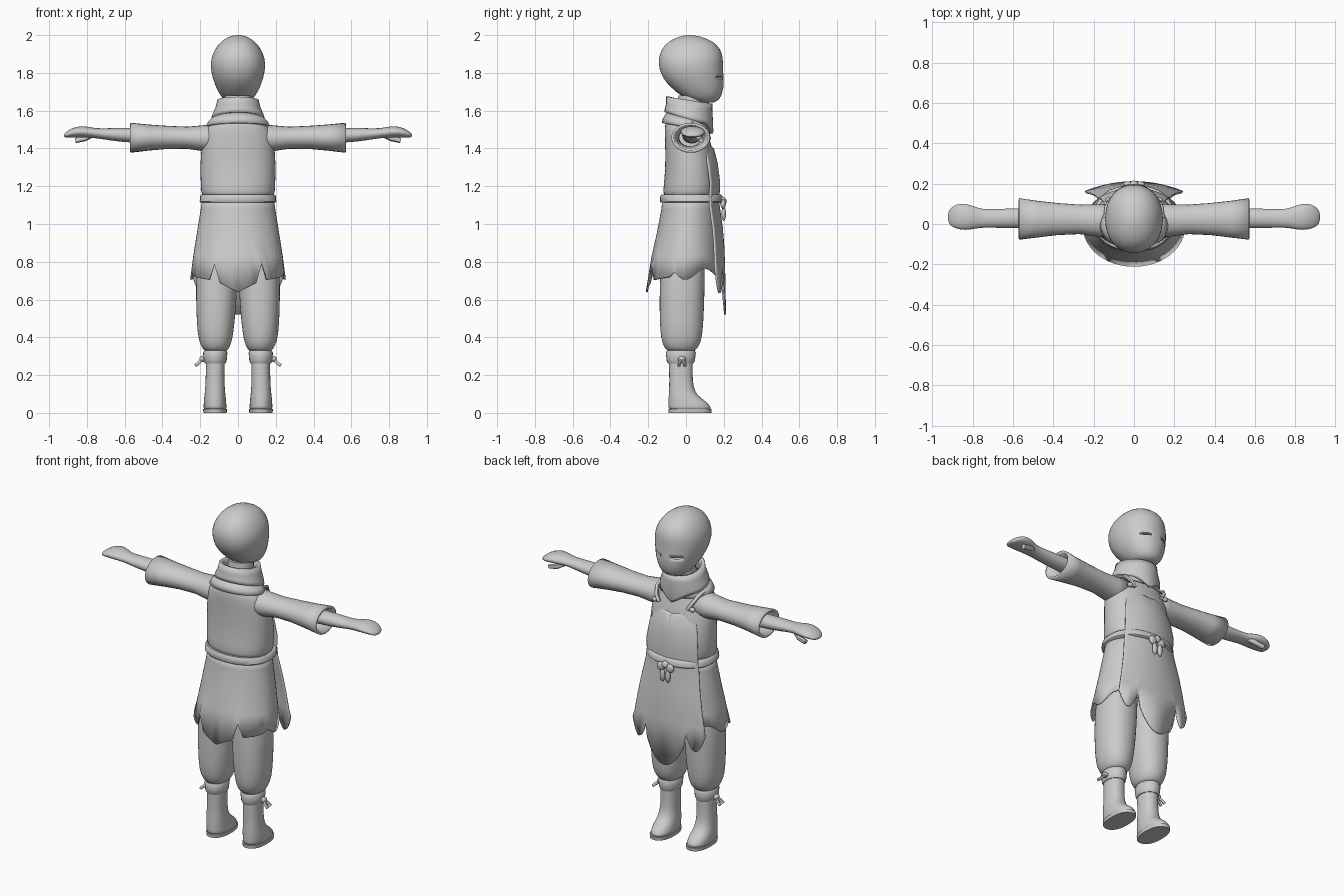
import bpy, bmesh, math
from mathutils import Vector

cube = bpy.data.objects.get("Cube")
if cube:
    bpy.data.objects.remove(cube, do_unlink=True)

grey = bpy.data.materials.new("plain_grey")
grey.use_nodes = True
grey.diffuse_color = (0.6, 0.6, 0.6, 1)
grey.node_tree.nodes["Principled BSDF"].inputs["Base Color"].default_value = (0.6, 0.6, 0.6, 1)


def finish(ob, subsurf=0, thick=0, angle=45):
    ob.data.materials.append(grey)
    if thick:
        mod = ob.modifiers.new("thickness", 'SOLIDIFY')
        mod.thickness = thick
        mod.offset = -1
    if subsurf:
        ob.modifiers.new("smooth", 'SUBSURF').levels = subsurf
        ob.modifiers["smooth"].render_levels = subsurf
    bpy.ops.object.select_all(action='DESELECT')
    ob.select_set(True)
    bpy.context.view_layer.objects.active = ob
    bpy.ops.object.shade_smooth_by_angle(angle=math.radians(angle))
    return ob


def new_object(name, bm):
    bmesh.ops.recalc_face_normals(bm, faces=bm.faces)
    me = bpy.data.meshes.new(name)
    bm.to_mesh(me)
    bm.free()
    ob = bpy.data.objects.new(name, me)
    bpy.context.collection.objects.link(ob)
    return ob


def loft(name, rings, axis='z', side=1, n=20, power=2, caps=True, warp=None, **look):
    """Rings are (position, low, high, back, front); low/high run along x, or along z for axis x."""
    bm = bmesh.new()
    loops = []
    for i, (pos, lo, hi, back, front) in enumerate(rings):
        loop = []
        for k in range(n):
            t = math.tau * k / n
            c, s = math.cos(t), math.sin(t)
            a = (lo + hi) / 2 + (hi - lo) / 2 * math.copysign(abs(c) ** (2 / power), c)
            y = (back + front) / 2 + (front - back) / 2 * math.copysign(abs(s) ** (2 / power), s)
            co = Vector((side * a, y, pos)) if axis == 'z' else Vector((side * pos, y, a))
            if warp:
                co = warp(co, i)
            loop.append(bm.verts.new(co))
        loops.append(loop)
    for p, q in zip(loops, loops[1:]):
        for k in range(n):
            bm.faces.new((p[k], p[(k + 1) % n], q[(k + 1) % n], q[k]))
    if caps:
        bm.faces.new(loops[0])
        bm.faces.new(loops[-1])
    return finish(new_object(name, bm), **look)


def blob(name, loc, size):
    bm = bmesh.new()
    bmesh.ops.create_uvsphere(bm, u_segments=14, v_segments=8, radius=1)
    bmesh.ops.scale(bm, vec=size, verts=bm.verts)
    bmesh.ops.translate(bm, vec=loc, verts=bm.verts)
    return finish(new_object(name, bm))


def strand(name, points, radius):
    cu = bpy.data.curves.new(name, 'CURVE')
    cu.dimensions = '3D'
    cu.bevel_depth = radius
    cu.bevel_resolution = 2
    cu.use_fill_caps = True
    sp = cu.splines.new('POLY')
    sp.points.add(len(points) - 1)
    for p, co in zip(sp.points, points):
        p.co = (*co, 1)
    ob = bpy.data.objects.new(name, cu)
    bpy.context.collection.objects.link(ob)
    bpy.ops.object.select_all(action='DESELECT')
    ob.select_set(True)
    bpy.context.view_layer.objects.active = ob
    bpy.ops.object.convert(target='MESH')
    return finish(bpy.context.object)


# Head, with narrow eye slits cut into the face
head = loft("head", [
    (1.64, -.045, .045, .06, .15), (1.66, -.08, .08, .0, .18), (1.70, -.107, .107, -.055, .196),
    (1.75, -.128, .128, -.11, .203), (1.80, -.142, .142, -.137, .198), (1.85, -.147, .147, -.148, .197),
    (1.90, -.137, .137, -.143, .196), (1.95, -.107, .107, -.115, .168), (1.98, -.073, .073, -.07, .118),
    (1.997, -.035, .035, -.02, .06), (2.0, -.01, .01, .01, .03)], n=24, power=2.15, subsurf=1)
for s, word in ((1, "left"), (-1, "right")):
    cutter = blob(word + "_eye_cutter", (s * .065, .18, 1.775), (.033, .05, .007))
    cutter.hide_render = True
    cutter.hide_viewport = True
    cut = head.modifiers.new("eye slit", 'BOOLEAN')
    cut.operation = 'DIFFERENCE'
    cut.object = cutter

loft("neck", [(1.5, -.08, .08, -.06, .1), (1.68, -.07, .07, -.04, .1)])

# Torso of the coat
loft("torso", [
    (1.12, -.19, .19, -.12, .158), (1.17, -.197, .197, -.123, .165), (1.26, -.201, .201, -.113, .165),
    (1.35, -.2, .2, -.11, .15), (1.44, -.192, .192, -.112, .13), (1.5, -.175, .175, -.115, .11),
    (1.545, -.135, .135, -.11, .1), (1.58, -.09, .09, -.08, .09)], n=24, power=2.2, subsurf=1)


# Collar and shoulder yoke tilt forward and dip to a point at the front
def collar_warp(co, i):
    dip = max(0, co.y / .14) ** 3 * max(0, 1 - abs(co.x) / .1)
    co.z -= (co.y - .02) * (.28 if i < 2 else .15) + (.045 * dip if i < 2 else 0)
    return co


loft("collar", [(1.555, -.142, .142, -.115, .14), (1.575, -.137, .137, -.112, .145),
                (1.62, -.118, .118, -.105, .14), (1.655, -.11, .11, -.105, .14)],
     n=32, caps=False, warp=collar_warp, thick=.02)
loft("yoke", [(1.52, -.17, .17, -.128, .122), (1.545, -.155, .155, -.122, .118), (1.58, -.12, .12, -.1, .1)],
     n=32, caps=False, thick=.012, warp=lambda co, i: co - Vector((0, 0, .12 * co.y)))


# Flared skirt: pointed back hem with two slits
def skirt_warp(co, i):
    if i == 4:
        x = abs(co.x)
        if co.y < -.08:
            if abs(x - .126) < .012:
                co.z = .79
            elif x < .12:
                co.z = .64 + .5 * x
            else:
                co.z = .70 + .2 * (x - .13)
        else:
            co.z = .735 - .03 * math.cos(co.y * 30)
    return co


loft("skirt", [(1.135, -.19, .19, -.125, .16), (1.08, -.197, .197, -.13, .165), (.95, -.218, .218, -.155, .175),
               (.83, -.237, .237, -.182, .18), (.71, -.253, .253, -.212, .185)],
     n=48, caps=False, warp=skirt_warp, thick=.01)

# Apron over chest and skirt, ending in petals
def petal_hem(x):
    x = abs(x)
    if x < .13:
        return .52 + .15 * (x / .13) ** 2.2
    return .635 + .1 * (abs(x - .19) / .055) ** 2


apron_rows = [(1.46, .1, .128), (1.40, .135, .148), (1.32, .16, .168), (1.22, .172, .181), (1.15, .172, .178),
              (1.1, .178, .178), (.98, .198, .195), (.88, .215, .203), (.78, .232, .207), (.65, .243, .212)]
bm = bmesh.new()
rows = []
cols = 36
for i, (z, half, y) in enumerate(apron_rows):
    row = []
    for k in range(cols + 1):
        u = 2 * k / cols - 1
        zz = petal_hem(u * half) if i == len(apron_rows) - 1 else z
        if i == 0:
            zz -= .05 * (1 - abs(u))
        row.append(bm.verts.new((u * half, y - .048 * u * u, zz)))
    rows.append(row)
for p, q in zip(rows, rows[1:]):
    for k in range(cols):
        bm.faces.new((p[k], q[k], q[k + 1], p[k + 1]))
finish(new_object("apron", bm), thick=.01)

# Belt and its knot
loft("belt", [(1.113, -.195, .195, -.133, .184), (1.12, -.203, .203, -.138, .192),
              (1.148, -.2, .2, -.136, .192), (1.156, -.192, .192, -.13, .184)], n=32, power=2.3)
blob("belt_knot", (0, .197, 1.12), (.022, .018, .022))
for s, word in ((1, "left"), (-1, "right")):
    blob(word + "_belt_loop", (s * .03, .197, 1.105), (.026, .014, .026))
    blob(word + "_belt_end", (s * .018, .2, 1.055), (.016, .012, .038))

for s, word in ((1, "left"), (-1, "right")):
    # Apron strap with knot
    strand(word + "_strap", [(s * .095, .122, 1.45), (s * .118, .115, 1.485), (s * .135, .085, 1.52),
                             (s * .14, .03, 1.54)], .011)
    blob(word + "_strap_knot", (s * .125, .118, 1.455), (.018, .014, .014))

    # Sleeve, forearm, hand and thumb
    loft(word + "_sleeve", [(.1, 1.38, 1.535, -.07, .1), (.18, 1.385, 1.523, -.062, .097),
                            (.27, 1.398, 1.515, -.05, .096), (.38, 1.397, 1.52, -.055, .104),
                            (.48, 1.388, 1.527, -.067, .115), (.57, 1.377, 1.536, -.078, .128)],
         axis='x', side=s, n=24, caps=False, thick=.014)
    loft(word + "_hand", [(.3, 1.42, 1.5, -.02, .08), (.57, 1.428, 1.51, -.022, .08),
                          (.68, 1.442, 1.508, -.02, .075), (.75, 1.454, 1.506, -.018, .073),
                          (.79, 1.456, 1.515, -.025, .088), (.835, 1.458, 1.521, -.033, .104),
                          (.88, 1.458, 1.508, -.025, .1), (.91, 1.456, 1.488, -.01, .08),
                          (.922, 1.462, 1.474, .015, .055)], axis='x', side=s, n=16, subsurf=1)
    strand(word + "_thumb", [(s * .775, .055, 1.47), (s * .81, .075, 1.452), (s * .86, .08, 1.442)], .014)

    # Baggy trouser leg gathered over the boot
    loft(word + "_trouser_leg", [(.95, .0, .17, -.1, .09), (.8, .0, .215, -.135, .1), (.68, .003, .225, -.14, .1),
                                 (.55, .01, .222, -.142, .097), (.43, .022, .217, -.138, .09),
                                 (.37, .034, .204, -.128, .08), (.335, .05, .186, -.108, .056),
                                 (.325, .065, .17, -.09, .04)],
         side=s, n=20, power=2.2, subsurf=1)

    # Boot with sole and tied band
    loft(word + "_boot", [(.335, .068, .172, -.095, .04), (.25, .071, .17, -.09, .035), (.16, .071, .172, -.089, .036),
                          (.11, .068, .176, -.091, .048), (.08, .064, .18, -.093, .078), (.055, .062, .182, -.094, .115),
                          (.03, .06, .183, -.094, .133), (.012, .06, .182, -.092, .134)],
         side=s, n=20, power=2.3, subsurf=1)
    loft(word + "_sole", [(.02, .058, .185, -.094, .136), (0, .06, .183, -.092, .134)], side=s, n=28, power=2.3)
    loft(word + "_boot_band", [(.33, .062, .178, -.1, .046), (.318, .056, .185, -.107, .052),
                               (.275, .06, .181, -.102, .047), (.262, .066, .175, -.095, .04)], side=s, n=24)
    blob(word + "_band_knot", (s * .19, -.022, .285), (.015, .02, .016))
    for d in (-1, 1):
        strand(word + "_band_tie", [(s * .19, -.022, .283), (s * .205, -.022 + d * .012, .268),
                                    (s * .225, -.022 + d * .016, .25)], .009)
